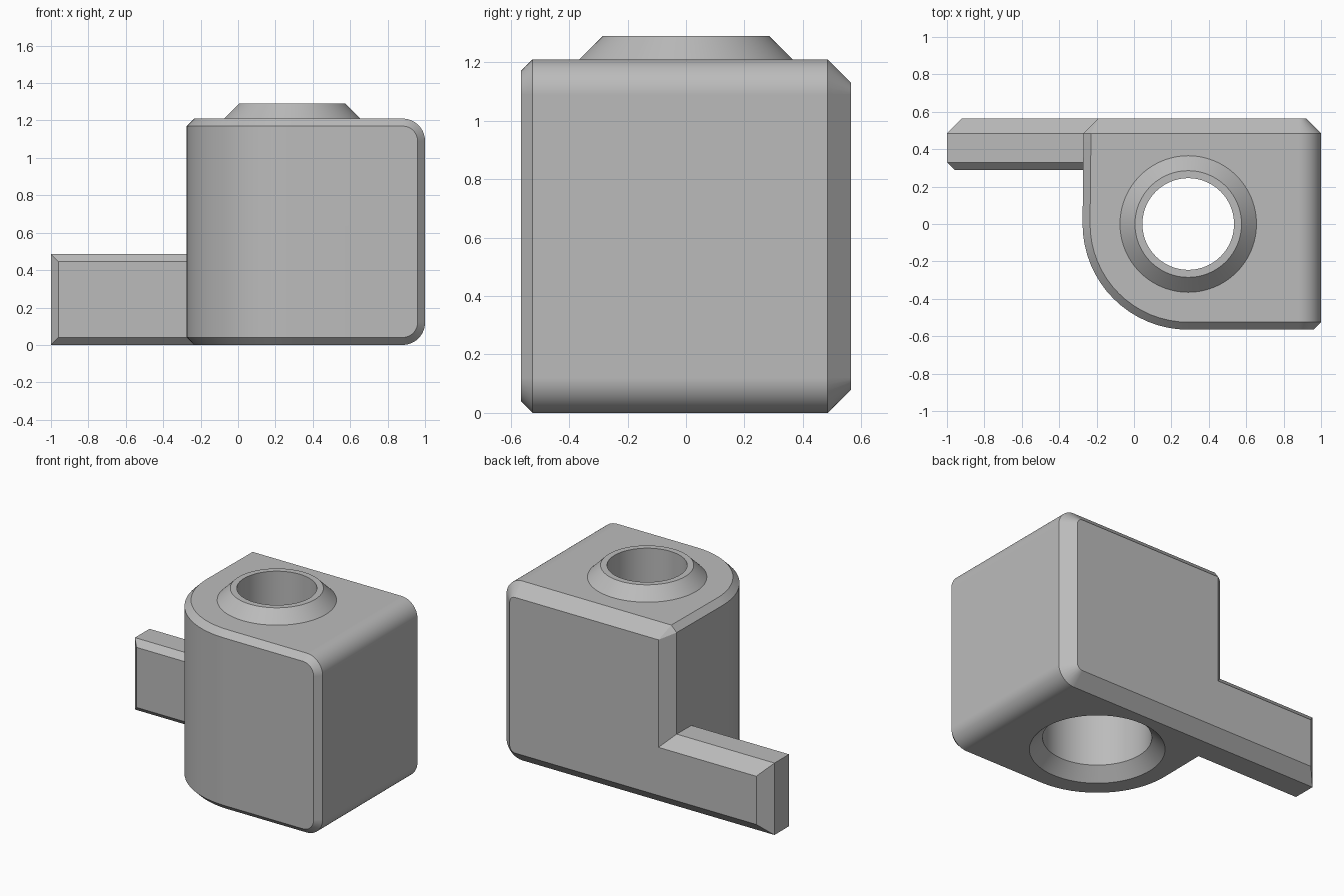
import bpy, bmesh, math
from math import sin, cos, pi

cube = bpy.data.objects.get("Cube")
if cube:
    bpy.data.objects.remove(cube, do_unlink=True)

grey = bpy.data.materials.new("plain_grey")
grey.use_nodes = True
COLOUR = (0.5, 0.5, 0.5, 1)
grey.diffuse_color = COLOUR
grey.node_tree.nodes["Principled BSDF"].inputs["Base Color"].default_value = COLOUR

LEFT, RIGHT, FRONT, BACK, TOP = -0.27, 1.0, -0.565, 0.565, 1.21
ROUND = 0.12           # rounding of the long edges on the +x side
SMALL, BIG = 0.04, 0.08  # front and back chamfers
BORE_X = 0.29


def add_object(name, bm):
    bmesh.ops.recalc_face_normals(bm, faces=bm.faces)
    mesh = bpy.data.meshes.new(name)
    bm.to_mesh(mesh)
    bm.free()
    mesh.materials.append(grey)
    ob = bpy.data.objects.new(name, mesh)
    bpy.context.collection.objects.link(ob)
    return ob


def hull(name, points):
    bm = bmesh.new()
    for p in points:
        bm.verts.new(p)
    bmesh.ops.convex_hull(bm, input=bm.verts)
    loose = [v for v in bm.verts if not v.link_faces]
    bmesh.ops.delete(bm, geom=loose, context='VERTS')
    bmesh.ops.dissolve_limit(bm, angle_limit=0.01, verts=bm.verts, edges=bm.edges)
    return add_object(name, bm)


def revolve(name, profile, steps=96, closed=False):
    bm = bmesh.new()
    rings = [[bm.verts.new((BORE_X + r * cos(2 * pi * i / steps), r * sin(2 * pi * i / steps), z))
              for i in range(steps)] for r, z in profile]
    for a, b in zip(rings, rings[1:]):
        for i in range(steps):
            j = (i + 1) % steps
            bm.faces.new((a[i], a[j], b[j], b[i]))
    if closed:
        bm.faces.new(rings[0])
        bm.faces.new(rings[-1])
    return add_object(name, bm)


def finish(ob):
    bpy.ops.object.select_all(action='DESELECT')
    ob.select_set(True)
    bpy.context.view_layer.objects.active = ob
    for mod in list(ob.modifiers):
        bpy.ops.object.modifier_apply(modifier=mod.name)
    bpy.ops.object.shade_smooth_by_angle(angle=math.radians(25))
    weighted = ob.modifiers.new("even_shading", 'WEIGHTED_NORMAL')
    weighted.keep_sharp = True


# Main body: chamfered block, one vertical corner swept around the bore axis
points = []
SEGMENTS = 16
for i in range(SEGMENTS + 1):
    a = pi / 2 * i / SEGMENTS
    for inset in (0, SMALL):
        r = -FRONT - inset
        for z in (SMALL - inset, TOP - SMALL + inset):
            points.append((BORE_X - r * cos(a), -r * sin(a), z))
    # Rounded +x corners, drawn in at the front and back chamfers
    for y, inset in ((FRONT, SMALL), (FRONT + SMALL, 0), (BACK - BIG, 0), (BACK, BIG)):
        r = ROUND - inset
        for z in (ROUND - r * cos(a), TOP - ROUND + r * cos(a)):
            points.append((RIGHT - ROUND + r * sin(a), y, z))
for x, y, inset in ((LEFT, BACK - BIG, SMALL), (LEFT + SMALL, BACK - BIG, 0), (LEFT + BIG, BACK, BIG)):
    points += [(x, y, inset), (x, y, TOP - inset)]
body = hull("body", points)

# Stepped bore with a flared mouth underneath
cutter = revolve("bore_cutter", [(0.46, -0.05), (0.33, 0.08), (0.33, 0.6), (0.245, 0.6), (0.245, 1.4)],
                 closed=True)
cutter.hide_render = True
cut = body.modifiers.new("bore", 'BOOLEAN')
cut.operation = 'DIFFERENCE'
cut.solver = 'EXACT'
cut.object = cutter
finish(body)
bpy.data.objects.remove(cutter, do_unlink=True)

# Raised tapered collar around the bore
collar = revolve("collar", [(0.365, TOP), (0.285, 1.29), (0.245, 1.29), (0.245, TOP)])
finish(collar)

# Side arm, flush with the back of the body
points = []
ARM_FRONT, ARM_TOP = 0.29, 0.485
for y, inset in ((ARM_FRONT, SMALL), (ARM_FRONT + SMALL, 0), (BACK - BIG, 0), (BACK, BIG)):
    for x in (-1 + inset, LEFT + BIG + 0.01):
        points += [(x, y, inset), (x, y, ARM_TOP - inset)]
arm = hull("side_arm", points)
finish(arm)
